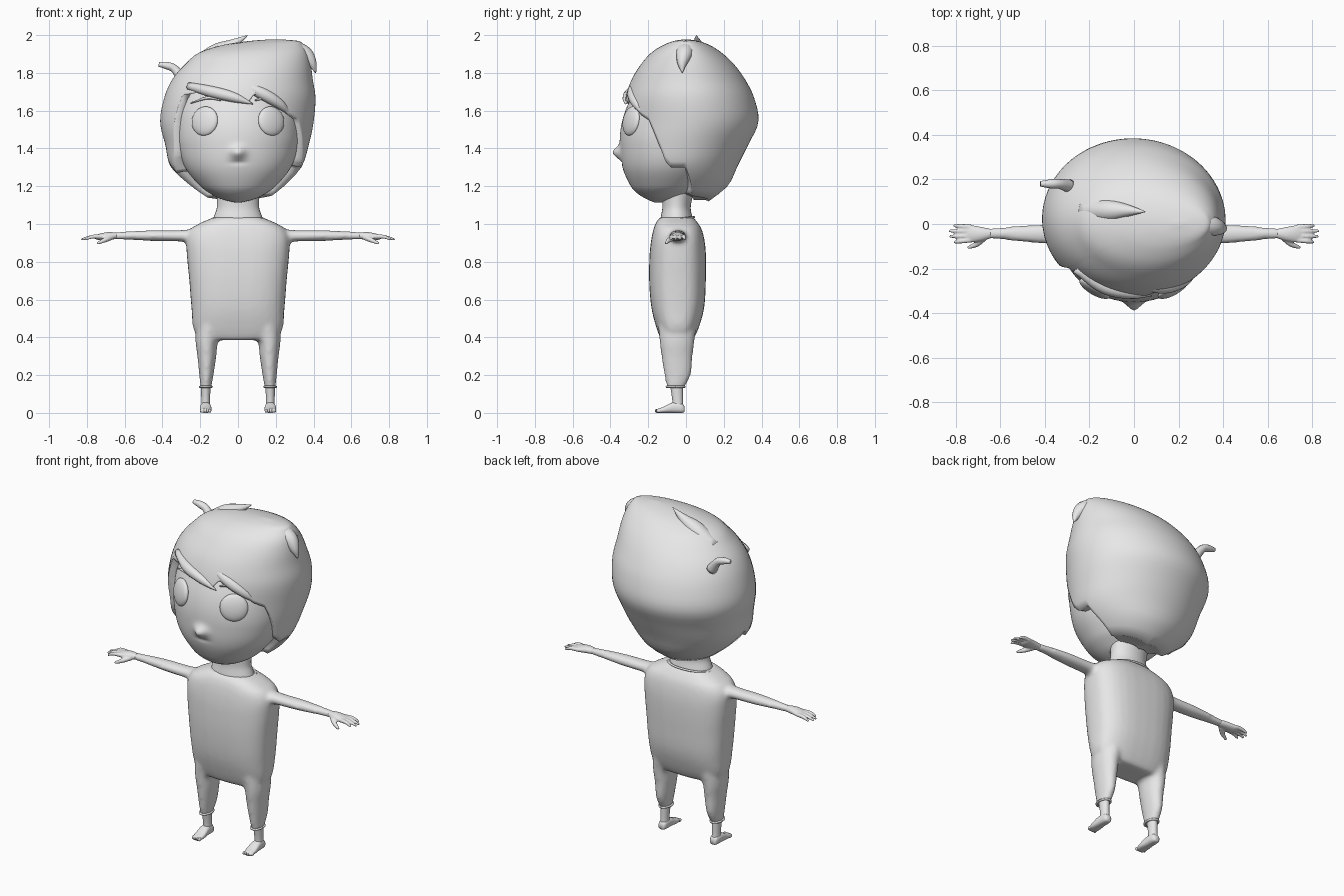
import bpy, bmesh, math
from mathutils import Vector, Matrix

if "Cube" in bpy.data.objects:
    bpy.data.objects.remove(bpy.data.objects["Cube"], do_unlink=True)

grey = bpy.data.materials.new("plain grey")
grey.use_nodes = True
grey.diffuse_color = (0.8, 0.8, 0.8, 1)
grey.node_tree.nodes["Principled BSDF"].inputs["Base Color"].default_value = (0.8, 0.8, 0.8, 1)


def finish(name, bm, voxel=0, smooth=0):
    bmesh.ops.recalc_face_normals(bm, faces=bm.faces)
    mesh = bpy.data.meshes.new(name)
    bm.to_mesh(mesh)
    bm.free()
    mesh.materials.append(grey)
    mesh.shade_smooth()
    obj = bpy.data.objects.new(name, mesh)
    bpy.context.collection.objects.link(obj)
    if voxel:
        mod = obj.modifiers.new("blend", "REMESH")
        mod.mode, mod.voxel_size, mod.use_smooth_shade = "VOXEL", voxel, True
    if smooth:
        mod = obj.modifiers.new("soften", "SMOOTH")
        mod.iterations = smooth
    return obj


def sample(table, t):
    """Smooth interpolation of table rows by their first column."""
    t = min(max(t, table[0][0]), table[-1][0])
    i = max(k for k in range(len(table) - 1) if table[k][0] <= t)
    a, b = table[i], table[i + 1]
    p, n = table[max(i - 1, 0)], table[min(i + 2, len(table) - 1)]
    h = b[0] - a[0]
    s = (t - a[0]) / h
    out = []
    for k in range(1, len(a)):
        ma = (b[k] - p[k]) / (b[0] - p[0]) * h
        mb = (n[k] - a[k]) / (n[0] - a[0]) * h
        out.append((2*s**3 - 3*s*s + 1) * a[k] + (s**3 - 2*s*s + s) * ma
                   + (3*s*s - 2*s**3) * b[k] + (s**3 - s*s) * mb)
    return out


def skin(bm, rings, caps=True):
    rows = [[bm.verts.new(p) for p in ring] for ring in rings]
    n = len(rows[0])
    for a, b in zip(rows, rows[1:]):
        for i in range(n):
            bm.faces.new((a[i], a[(i + 1) % n], b[(i + 1) % n], b[i]))
    if caps:
        bm.faces.new(rows[0])
    bm.faces.new(rows[-1])


def around(box, angle, power=2.0):
    """Point on a rounded box outline; angle 0 faces the first v side."""
    u0, u1, v0, v1 = box
    s, c = math.sin(angle), -math.cos(angle)
    e = 2 / power
    return ((u0 + u1) / 2 + (u1 - u0) / 2 * math.copysign(abs(s) ** e, s),
            (v0 + v1) / 2 + (v1 - v0) / 2 * math.copysign(abs(c) ** e, c))


def loft(bm, table, axis="z", sides=32, steps=24, power=2.0):
    rings = []
    for k in range(steps + 1):
        t = table[0][0] + (table[-1][0] - table[0][0]) * k / steps
        ring = []
        for i in range(sides):
            u, v = around(sample(table, t), math.tau * i / sides, power)
            ring.append({"z": (u, v, t), "x": (t, u, v), "y": (u, t, v)}[axis])
        rings.append(ring)
    skin(bm, rings)


def sweep(bm, points, radii, sides=12, steps=14):
    """Tapered tube along a smooth path."""
    table = [(i, *p, r) for i, (p, r) in enumerate(zip(points, radii))]
    data = [sample(table, (len(table) - 1) * k / steps) for k in range(steps + 1)]
    rings = []
    for k, (x, y, z, r) in enumerate(data):
        d = Vector(data[min(k + 1, steps)][:3]) - Vector(data[max(k - 1, 0)][:3])
        q = d.to_track_quat("Z", "Y")
        rings.append([Vector((x, y, z)) + q @ Vector((r * math.cos(a), r * math.sin(a), 0))
                      for a in (math.tau * i / sides for i in range(sides))])
    skin(bm, rings)


def ball(bm, centre, size, turn=None):
    m = Matrix.Translation(centre) @ (turn or Matrix()) @ Matrix.Diagonal((*size, 1))
    bmesh.ops.create_uvsphere(bm, u_segments=32, v_segments=16, radius=1, matrix=m)


def flip(bm):
    """Add the mirror image across x = 0."""
    geo = bmesh.ops.duplicate(bm, geom=bm.verts[:] + bm.edges[:] + bm.faces[:])["geom"]
    bmesh.ops.scale(bm, vec=(-1, 1, 1), verts=[g for g in geo if isinstance(g, bmesh.types.BMVert)])


# Clothed body: torso, legs and sleeves blended together
bm = bmesh.new()
loft(bm, [(.13, .142, .198, -.1, -.01), (.2, .13, .205, -.115, .025), (.3, .115, .215, -.13, .035),
          (.38, .105, .225, -.14, .045), (.5, .06, .225, -.15, .06)])
loft(bm, [(.2, .02, .03, -.06, .97), (.2, -.095, .005, .9, .98), (.3, -.09, .0, .907, .968),
          (.45, -.085, -.003, .91, .967), (.6, -.07, -.015, .917, .96), (.66, -.066, -.02, .918, .957)][1:],
     axis="x")
flip(bm)
torso = [(.385, .19, -.13, .035), (.43, .232, -.15, .06), (.55, .246, -.182, .095), (.7, .258, -.195, .105),
         (.85, .272, -.192, .105), (.93, .272, -.182, .095), (.98, .245, -.17, .08),
         (1.01, .19, -.158, .06), (1.035, .13, -.14, .04)]
loft(bm, [(z, -x, x, a, b) for z, x, a, b in torso], power=2.7)
finish("clothed_body", bm, voxel=.012, smooth=6)

# Neck
bm = bmesh.new()
neck = [(.97, .14, -.145, .045), (1.03, .13, -.135, .035), (1.09, .112, -.125, .025), (1.2, .118, -.13, .05)]
loft(bm, [(z, -x, x, a, b) for z, x, a, b in neck])
finish("neck", bm)

# Collar edge
bm = bmesh.new()
loop = [(.14 * math.sin(a), -.05 - .092 * math.cos(a), 1.024 - .012 * math.cos(a))
        for a in (math.tau * i / 24 for i in range(25))]
sweep(bm, loop, [.006] * 25, sides=8, steps=48)
finish("collar", bm)

# Hands with four fingers and a thumb
bm = bmesh.new()
loft(bm, [(.64, -.064, -.022, .92, .955), (.69, -.078, -.012, .917, .957), (.74, -.083, -.004, .915, .947),
          (.755, -.076, -.01, .92, .94)], axis="x", sides=20, steps=10)
for y, tip, spread in ((-.013, .81, .006), (-.033, .83, .002), (-.053, .828, -.003), (-.072, .808, -.01)):
    sweep(bm, [(.73, y, .934), (.775, y + spread / 2, .932), (tip, y + spread, .918)], [.011, .0105, .006])
sweep(bm, [(.67, -.06, .93), (.705, -.09, .915), (.745, -.107, .897)], [.015, .013, .007])
flip(bm)
finish("hands", bm, voxel=.005, smooth=2)

# Feet with ankles, trouser cuffs and toes
bm = bmesh.new()
loft(bm, [(.01, .146, .196, -.075, -.012), (.06, .148, .194, -.072, -.016), (.15, .145, .197, -.085, -.016)])
loft(bm, [(-.155, .146, .198, 0, .02), (-.12, .14, .202, 0, .032), (-.07, .143, .2, 0, .055),
          (-.02, .147, .195, 0, .05), (-.008, .155, .188, .005, .035)], axis="y", power=2.6)
for i in range(5):
    ball(bm, (.149 + .0115 * i, -.153 + .003 * i, .011), (.0075, .012, .01))
flip(bm)
finish("feet", bm)

bm = bmesh.new()
loop = [(.17 + .031 * math.cos(a), -.055 + .047 * math.sin(a), .138)
        for a in (math.tau * i / 16 for i in range(17))]
sweep(bm, loop, [.006] * 17, sides=8, steps=32)
flip(bm)
finish("trouser_cuffs", bm)

# Head with a raised nose and a faint mouth
bm = bmesh.new()
head = [(1.115, .02, -.17, -.1), (1.13, .085, -.205, -.02), (1.16, .145, -.255, .03), (1.2, .2, -.292, .08),
        (1.3, .28, -.336, .15), (1.42, .32, -.35, .2), (1.52, .328, -.343, .22), (1.62, .32, -.313, .22),
        (1.72, .28, -.26, .2), (1.8, .2, -.18, .15)]
loft(bm, [(z, -x, x, a, b) for z, x, a, b in head], sides=112, steps=72)
for v in bm.verts:
    x, y, z = v.co
    if y < -.2:
        v.co.y -= .04 * math.exp(-(x / .036) ** 2 - ((z - 1.378) / .032) ** 2)
        v.co.y += .007 * math.exp(-(x / .04) ** 2 - ((z - 1.325) / .01) ** 2)
finish("head", bm)

# Domed eyes and thin brows
bm = bmesh.new()
turn = Matrix.Rotation(math.radians(30), 4, "Z") @ Matrix.Rotation(math.radians(-9), 4, "X")
ball(bm, (.176, -.29, 1.545), (.078, .026, .078), turn)
flip(bm)
finish("eyes", bm)

bm = bmesh.new()
sweep(bm, [(.09, -.3, 1.655), (.16, -.278, 1.668), (.25, -.215, 1.64)], [.004, .008, .003])
flip(bm)
finish("brows", bm)

# Hair: a lopsided dome whose lower edge follows a hairline
dome = [(1.12, -.15, .15, -.2, .12), (1.2, -.26, .25, -.28, .22), (1.3, -.355, .335, -.325, .27),
        (1.42, -.385, .375, -.335, .33), (1.54, -.412, .4, -.335, .383), (1.67, -.39, .41, -.32, .36),
        (1.77, -.345, .395, -.285, .31), (1.85, -.275, .385, -.235, .25), (1.91, -.2, .37, -.18, .185),
        (1.95, -.07, .345, -.115, .12), (1.97, .07, .315, -.06, .06), (1.978, .18, .22, -.01, .01)]
hairline = [(-180, 1.12), (-115, 1.14), (-100, 1.28), (-88, 1.33), (-76, 1.27), (-64, 1.36), (-55, 1.52),
            (-50, 1.68), (-30, 1.7), (-10, 1.67), (6, 1.635), (11, 1.69), (22, 1.66), (32, 1.63), (42, 1.58),
            (52, 1.55), (62, 1.45), (74, 1.33), (80, 1.3), (95, 1.3), (108, 1.15), (180, 1.12)]


def edge(deg):
    for (a, za), (b, zb) in zip(hairline, hairline[1:]):
        if a <= deg <= b:
            return za + (zb - za) * (deg - a) / (b - a)


bm = bmesh.new()
columns = [-180 + 2 * i for i in range(180)]
rings = []
for k in range(-2, 37):
    ring = []
    for deg in columns:
        low = edge(deg)
        z = low + (1.978 - low) * math.sin(max(k, 0) / 36 * math.pi / 2)
        box = sample(dome, z)
        x, y = around(box, math.radians(deg))
        inward = {-2: .5, -1: .88}.get(k, 1)
        cx, cy = (box[0] + box[1]) / 2, (box[2] + box[3]) / 2
        ring.append((cx + (x - cx) * inward, cy + (y - cy) * inward, z + (.008 if k < 0 else 0)))
    rings.append(ring)
skin(bm, rings, caps=False)
finish("hair", bm)

# Loose tufts, the side horn and fringe locks
bm = bmesh.new()
sweep(bm, [(-.22, .06, 1.83), (-.11, .06, 1.905), (-.03, .06, 1.95), (.05, .055, 1.998)], [.05, .05, .028, .002])
sweep(bm, [(-.29, .17, 1.76), (-.335, .18, 1.82), (-.375, .18, 1.838), (-.42, .18, 1.845)], [.03, .022, .02, .012])
sweep(bm, [(.29, 0, 1.92), (.355, -.01, 1.895), (.392, -.02, 1.85), (.412, -.02, 1.8)], [.055, .045, .026, .002])
sweep(bm, [(-.26, -.2, 1.73), (-.14, -.28, 1.7), (-.02, -.31, 1.67), (.08, -.322, 1.635)], [.02, .03, .026, .002])
sweep(bm, [(.02, -.27, 1.74), (.13, -.28, 1.69), (.22, -.258, 1.635), (.285, -.215, 1.57)], [.02, .032, .026, .002])
finish("hair_tufts", bm)
